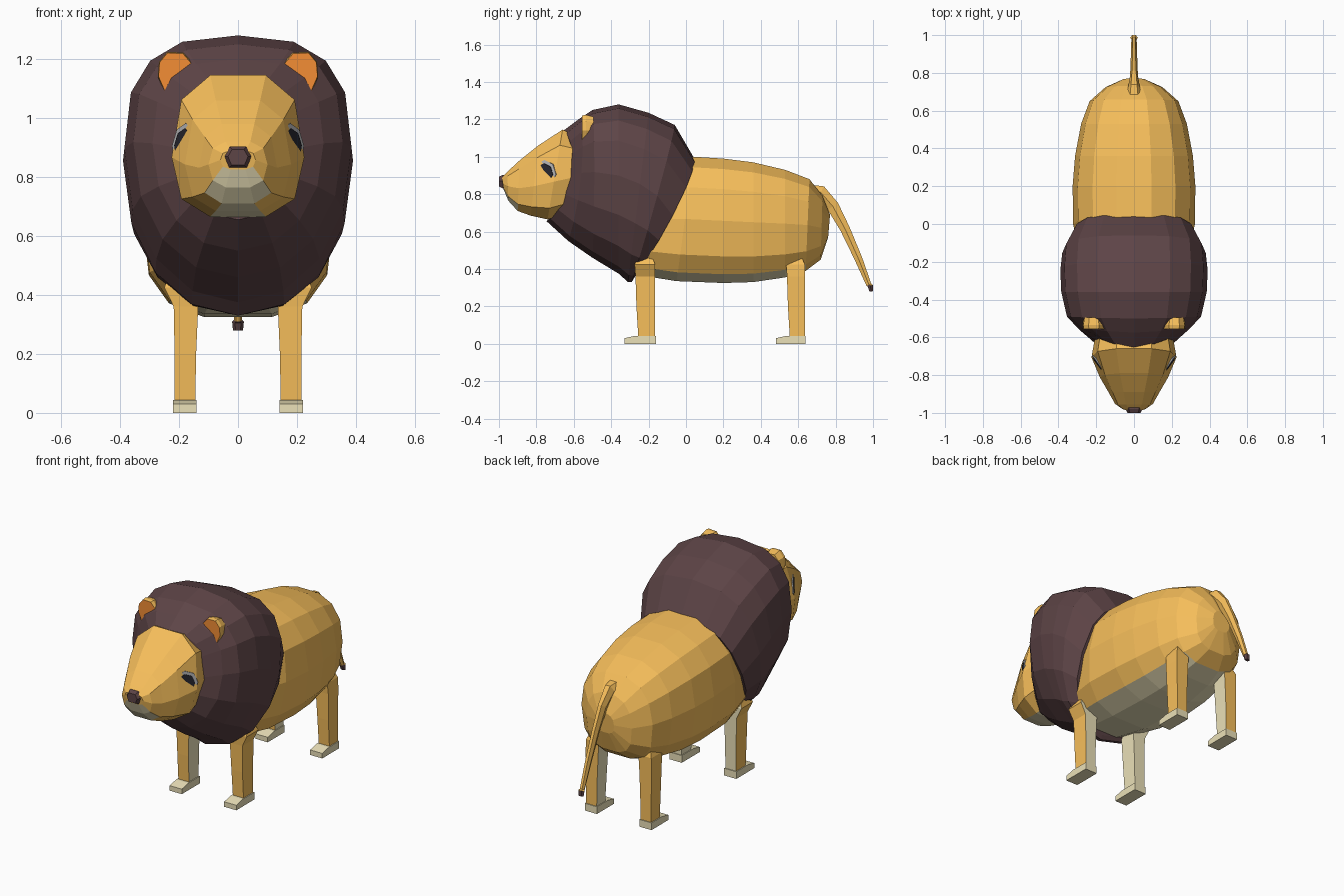
import bpy, bmesh
from math import sin, cos, pi, copysign
from mathutils import Vector, Matrix

if "Cube" in bpy.data.objects:
    bpy.data.objects.remove(bpy.data.objects["Cube"])


def mat(name, r, g, b):
    m = bpy.data.materials.new(name)
    m.diffuse_color = (r, g, b, 1)
    m.use_nodes = True
    m.node_tree.nodes["Principled BSDF"].inputs["Base Color"].default_value = m.diffuse_color
    return m


GOLD = mat("gold", .93, .52, .105)
DARK = mat("dark_brown", .11, .058, .062)
CREAM = mat("cream", .83, .75, .48)
ORANGE = mat("orange", .90, .27, .035)
BLACK = mat("eye_black", .02, .02, .028)
GREY = mat("eye_grey", .48, .48, .49)


def finish(name, bm, mats, pick=None):
    bmesh.ops.recalc_face_normals(bm, faces=bm.faces)
    if pick:
        for f in bm.faces:
            f.material_index = int(pick(f.calc_center_median(), f.normal))
    me = bpy.data.meshes.new(name)
    bm.to_mesh(me)
    bm.free()
    for m in mats:
        me.materials.append(m)
    ob = bpy.data.objects.new(name, me)
    bpy.context.collection.objects.link(ob)
    return ob


def loft(name, rings, mats, pick=None):
    bm = bmesh.new()
    vs = [[bm.verts.new(p) for p in r] for r in rings]
    n = len(vs[0])
    for a, b in zip(vs, vs[1:]):
        for i in range(n):
            bm.faces.new((a[i], a[(i + 1) % n], b[(i + 1) % n], b[i]))
    bm.faces.new(vs[0])
    bm.faces.new(vs[-1])
    return finish(name, bm, mats, pick)


def ring(top, bot, w, n, e_top=2.5, e_bot=2.5, half=False, bow=0, mid=.5):
    """Tilted rounded section between a top and a bottom (y, z) point."""
    angs = [2 * pi * (i + (.5 if half else 0)) / n for i in range(n)]
    raw = []
    for a in angs:
        s, c = sin(a), cos(a)
        e = e_top if c > 0 else e_bot
        raw.append((copysign(abs(s) ** (2 / e), s), copysign(abs(c) ** (2 / e), c)))
    mx = max(p[0] for p in raw)
    up, dn = max(p[1] for p in raw), -min(p[1] for p in raw)
    pts = []
    for s, c in raw:
        t = mid + ((1 - mid) * c / up if c > 0 else mid * c / dn)
        s /= mx
        pts.append((w * s, bot[0] + (top[0] - bot[0]) * t + bow * s * s,
                    bot[1] + (top[1] - bot[1]) * t))
    return pts


# Body with cream belly
body = [((-.12, .97), (-.27, .37), .27), ((.04, 1.0), (-.05, .335), .322),
        ((.2, .99), (.2, .325), .325), ((.36, .97), (.36, .33), .312),
        ((.53, .93), (.53, .355), .28), ((.66, .88), (.64, .39), .235),
        ((.73, .79), (.72, .45), .15), ((.77, .69), (.76, .57), .06)]
loft("body", [ring(*r, 14, 2.4, 2.9, True) for r in body], [GOLD, CREAM],
     lambda c, n: n.z < -.6 and c.z < .42)

# Mane
mane = [((.045, .99), (-.28, .355), .32, .04, .52), ((-.06, 1.17), (-.29, .33), .38, .01, .55),
        ((-.2, 1.235), (-.31, .33), .39, 0, .58), ((-.36, 1.28), (-.36, .375), .385, 0, .58),
        ((-.5, 1.25), (-.5, .46), .355, .01, .58), ((-.575, 1.2), (-.63, .55), .29, .04, .56),
        ((-.655, 1.14), (-.745, .655), .2, .08, .5)]
loft("mane", [ring(t, b, w, 16, 2.7, 2.1, False, bow, mid) for t, b, w, bow, mid in mane], [DARK])

# Head with cream chin
head = [((-.56, 1.1), (-.62, .70), .205, .48), ((-.66, 1.145), (-.74, .665), .225, .42),
        ((-.79, 1.06), (-.83, .685), .18, .42), ((-.89, .98), (-.9, .71), .132, .45),
        ((-.955, .92), (-.95, .765), .1, .5), ((-.985, .89), (-.975, .825), .06, .5)]
loft("head", [ring(t, b, w, 10, 2.7, 2.7, True, 0, mid) for t, b, w, mid in head], [GOLD, CREAM],
     lambda c, n: n.z < -.3 and (abs(c.x) < .03 or abs(c.x) < .1 and c.y < -.92))

# Nose
loft("nose", [[(r * x, y, .866 + r * z) for x, z in
               ((-1, .1), (-.6, .8), (.6, .8), (1, .1), (.65, -.75), (-.65, -.75))]
              for r, y in ((.046, -.95), (.046, -.98), (.034, -1.0))], [DARK])

# Tail with dark tip
path = [(.62, .83, .05, .03), (.72, .81, .032, .042), (.785, .735, .021, .038),
        (.85, .615, .018, .03), (.922, .455, .016, .024), (.978, .315, .014, .016),
        (.986, .31, .02, .017), (.99, .28, .017, .01)]
rings = []
for i, (y, z, w, t) in enumerate(path):
    a, b = path[max(i - 1, 0)], path[min(i + 1, len(path) - 1)]
    d = Vector((0, b[0] - a[0], b[1] - a[1])).normalized()
    nrm = Vector((0, -d.z, d.y))
    rings.append([Vector((w * cos(k * pi / 3), y, z)) + nrm * t * sin(k * pi / 3)
                  for k in range(6)])
loft("tail", rings, [GOLD, DARK], lambda c, n: c.z < .312)

# Mirrored parts
for side, s in (("right", 1), ("left", -1)):
    # Legs: gold outside, cream inside (front legs are cream behind too)
    for part, y0, y1 in (("front", -.27, -.165), ("back", .54, .635)):
        front = part == "front"
        flare = .25 if front else .215
        shape = [(.035, .145, .215, y0 + .015, y1), (.2, .142, .215, y0 + .005, y1),
                 (.36, .135, .218, y0, y1), (.425, .13, flare, y0 - .005, y1),
                 (.5, .1, flare - .03, y0 + .03, y1 - .03)]
        loft(f"{part}_leg_{side}",
             [box_pts for box_pts in
              ([(s * a, c, z), (s * b, c, z), (s * b, d, z), (s * a, d, z)]
               for z, a, b, c, d in shape)],
             [GOLD, CREAM],
             lambda c, n: n.x * s < -.6 or (front and n.y > .6))
        # Paw
        prof = [(y0 - .06, 0), (y0 - .06, .03), (y0, .043), (y1 + .005, .043), (y1 + .005, 0)]
        loft(f"{part}_paw_{side}",
             [[(s * x, y, z) for y, z in prof] for x in (.14, .22)], [CREAM])

    # Ear: orange cup face in front, gold shell behind
    outline = [(.145, 1.175), (.185, 1.222), (.24, 1.224), (.268, 1.19), (.272, 1.14), (.25, 1.09)]
    mid = Vector((.225, 1.155))
    rings = []
    for y, k in ((-.555, .95), (-.535, 1), (-.495, .85)):
        rings.append([(s * (mid.x + (x - mid.x) * k), y, mid.y + (z - mid.y) * k)
                      for x, z in outline])
    loft(f"ear_{side}", rings, [GOLD, ORANGE], lambda c, n: n.y < -.8)

    # Eye: dark disc on a grey rim
    nrm = Vector((s * .84, -.53, .08)).normalized()
    for name, r, out, m in (("eye_rim", .076, .006, GREY), ("eye", .058, .009, BLACK)):
        bm = bmesh.new()
        pos = Vector((s * .178, -.757, .906)) + nrm * (out - .03)
        bmesh.ops.create_cone(bm, cap_ends=True, segments=8, radius1=r, radius2=r, depth=.06,
                              matrix=Matrix.Translation(pos) @
                              nrm.to_track_quat('Z', 'Y').to_matrix().to_4x4())
        finish(f"{name}_{side}", bm, [m])
